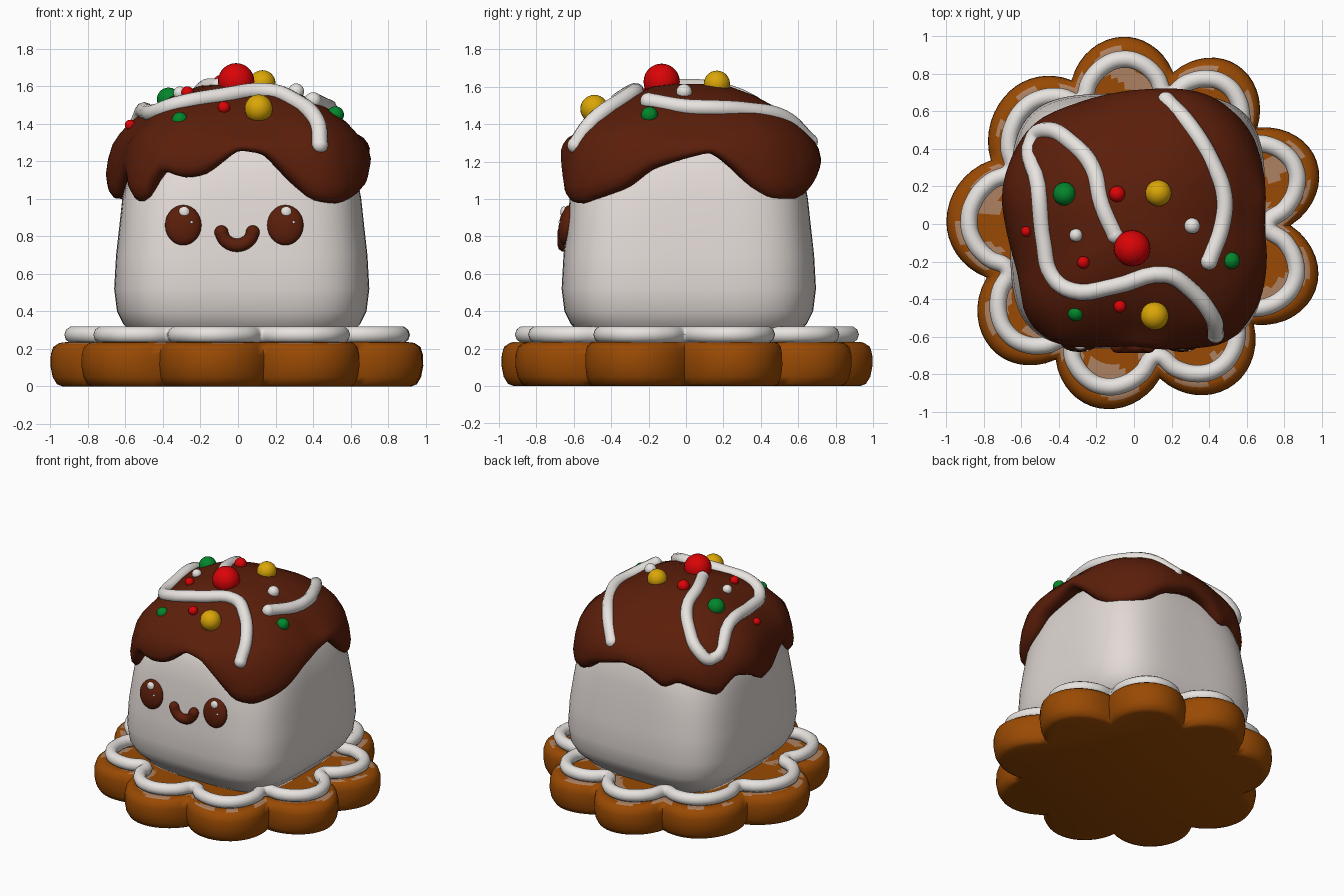
import bpy, bmesh, math

if "Cube" in bpy.data.objects:
    bpy.data.objects.remove(bpy.data.objects["Cube"])


def material(name, rgb):
    m = bpy.data.materials.new(name)
    m.diffuse_color = (*rgb, 1)
    m.use_nodes = True
    m.node_tree.nodes["Principled BSDF"].inputs["Base Color"].default_value = m.diffuse_color
    return m


MALLOW = material("marshmallow white", (0.76, 0.70, 0.67))
ICING = material("icing white", (0.82, 0.79, 0.76))
CHOC = material("chocolate brown", (0.105, 0.013, 0.003))
COOKIE = material("cookie brown", (0.32, 0.068, 0.001))
GLAZE = material("pale glaze", (0.42, 0.22, 0.12))
RED = material("candy red", (0.70, 0.001, 0.002))
GREEN = material("candy green", (0.001, 0.24, 0.025))
YELLOW = material("candy yellow", (0.70, 0.38, 0.002))


def interp(table, v):
    for (a, p), (b, q) in zip(table, table[1:]):
        if v <= b:
            return p + (q - p) * max(0, (v - a) / (b - a))
    return table[-1][1]


def around(table, ang, soft):
    """Softened lookup in a table keyed by angle in degrees."""
    d = math.degrees(ang)
    return sum(interp(table, (d + k * soft + 180) % 360 - 180) for k in (-1, 0, 1)) / 3


def smooth(ob, angle=50):
    bpy.ops.object.select_all(action='DESELECT')
    ob.select_set(True)
    bpy.context.view_layer.objects.active = ob
    bpy.ops.object.shade_smooth_by_angle(angle=math.radians(angle))


def loft(name, rings, mat, angle=50):
    """Skin closed rings of points from bottom to top and cap both ends."""
    bm = bmesh.new()
    rows = [[bm.verts.new(p) for p in r] for r in rings]
    n = len(rows[0])
    for a, b in zip(rows, rows[1:]):
        for i in range(n):
            j = (i + 1) % n
            bm.faces.new((a[i], a[j], b[j], b[i]))
    bm.faces.new(rows[0][::-1])
    bm.faces.new(rows[-1])
    bmesh.ops.recalc_face_normals(bm, faces=bm.faces)
    me = bpy.data.meshes.new(name)
    bm.to_mesh(me)
    bm.free()
    me.materials.append(mat)
    ob = bpy.data.objects.new(name, me)
    bpy.context.collection.objects.link(ob)
    smooth(ob, angle)
    return ob


def ball(name, loc, size, mat, rot=(0, 0, 0)):
    bpy.ops.mesh.primitive_uv_sphere_add(segments=24, ring_count=14, location=loc, rotation=rot)
    ob = bpy.context.object
    ob.name = name
    ob.scale = size if isinstance(size, tuple) else (size,) * 3
    ob.data.materials.append(mat)
    bpy.ops.object.shade_smooth()


def tube(name, pts, radius, mat, closed=False):
    cu = bpy.data.curves.new(name, 'CURVE')
    cu.dimensions = '3D'
    cu.bevel_depth = radius
    cu.bevel_resolution = 3
    cu.resolution_u = 5
    cu.use_fill_caps = True
    sp = cu.splines.new('BEZIER')
    sp.bezier_points.add(len(pts) - 1)
    for bp, p in zip(sp.bezier_points, pts):
        bp.co = p
        bp.handle_left_type = bp.handle_right_type = 'AUTO'
    sp.use_cyclic_u = closed
    cu.materials.append(mat)
    ob = bpy.data.objects.new(name, cu)
    bpy.context.collection.objects.link(ob)
    bpy.ops.object.select_all(action='DESELECT')
    ob.select_set(True)
    bpy.context.view_layer.objects.active = ob
    bpy.ops.object.convert(target='MESH')
    smooth(bpy.context.object, 60)
    if not closed:
        for p in (pts[0], pts[-1]):
            ball(name + "_end", p, radius, mat)


# Scalloped cookie: nine lobes (angle, tip radius)
LOBES = [(-139, 1.01), (-101, 1.0), (-60, 1.01), (-20, 1.03), (19, 1.03),
         (57, 1.01), (94, 1.0), (133, 0.97), (179, 1.0)]


def scallop(step, power, low):
    """Angle and radius samples along the lobed outline."""
    out = []
    for i, (c, tip) in enumerate(LOBES):
        prev = LOBES[i - 1][0] - (360 if i == 0 else 0)
        nxt = LOBES[(i + 1) % 9][0] + (360 if i == 8 else 0)
        lo, hi = (prev + c) / 2, (c + nxt) / 2
        for k in range(step):
            u = 2 * k / step - 1
            ang = c + u * ((hi - c) if u > 0 else (c - lo))
            out.append((math.radians(ang), low + (tip - low) * (1 - u * u) ** power))
    return out


def polar(r, a, z):
    return (r * math.cos(a), r * math.sin(a), z)


outline = scallop(16, 0.95, 0.835)
cookie = loft("cookie_base", [[polar(r - d, a, z) for a, r in outline] for d, z in
              [(0.065, 0.0), (0.035, 0.012), (0.012, 0.05), (0, 0.11), (0.002, 0.17),
               (0.015, 0.21), (0.045, 0.23), (0.065, 0.235), (0.085, 0.236), (0.15, 0.236),
               (0.18, 0.236), (0.21, 0.236), (0.24, 0.236), (0.28, 0.236)]], COOKIE, 70)
# Blotchy pale glaze on the cookie top beside the icing
cookie.data.materials.append(GLAZE)
for f in cookie.data.polygons:
    x, y, z = f.center
    blotch = math.sin(17 * x + 3 * math.sin(9 * y)) + math.sin(19 * y + 2 * math.sin(11 * x))
    if z > 0.231 and len(f.vertices) == 4 and blotch > 0.2:
        f.material_index = 1
tube("cookie_icing", [polar(r - 0.12, a, 0.275) for a, r in scallop(6, 1.15, 0.835)],
     0.046, ICING, True)


# Marshmallow body: stacked rounded squares, rounder towards the top
def squircle(a, n, ang):
    c, s = math.cos(ang), math.sin(ang)
    r = a * (abs(c) ** n + abs(s) ** n) ** (-1 / n)
    return r * c, r * s


N = 120
ANG = [-math.pi + 2 * math.pi * i / N for i in range(N)]
body = []
for z, h, n in [(0.23, 0.54, 4), (0.29, 0.59, 4), (0.33, 0.63, 4), (0.40, 0.665, 4),
                (0.52, 0.68, 4), (0.7, 0.67, 4), (0.86, 0.652, 3.9), (1.0, 0.637, 3.7),
                (1.15, 0.61, 3.1), (1.26, 0.56, 2.8), (1.34, 0.48, 2.6), (1.39, 0.35, 2.4)]:
    body.append([(x + 0.02, y + 0.015, z) for x, y in (squircle(h, n, a) for a in ANG)])
loft("marshmallow_body", body, MALLOW)

# Chocolate cap: dome with an uneven outline (angle, radius) and dripping rim (angle, height)
CY = 0.03
OUTLINE = [(-180, 0.69), (-177, 0.68), (-160, 0.67), (-149, 0.70), (-136, 0.79), (-121, 0.785),
           (-107, 0.71), (-90, 0.67), (-66, 0.75), (-53, 0.83), (-36, 0.81), (-22, 0.755),
           (-3, 0.685), (18, 0.725), (38, 0.775), (58, 0.77), (82, 0.69), (99, 0.67), (117, 0.68),
           (137, 0.735), (147, 0.73), (169, 0.715), (180, 0.69)]
DRIP = [(-180, 1.01), (-168, 1.01), (-158, 1.08), (-147, 1.15), (-139, 1.01), (-133, 0.99),
        (-129, 1.0), (-124, 1.17), (-114, 1.12), (-105, 1.14), (-90, 1.27), (-78, 1.25),
        (-67, 1.11), (-58, 1.0), (-48, 0.98), (-38, 1.02), (-28, 1.07), (-18, 1.17), (-5, 1.22),
        (9, 1.26), (18, 1.18), (27, 1.07), (36, 1.0), (46, 1.0), (56, 1.04), (66, 1.13),
        (85, 1.2), (98, 1.17), (113, 1.06), (122, 1.12), (135, 1.06), (145, 1.01), (156, 1.14),
        (168, 1.10), (180, 1.01)]
DOME = [(0, 1.625), (0.3, 1.602), (0.5, 1.552), (0.7, 1.48), (0.84, 1.41), (0.92, 1.35), (1.0, 1.2)]


def reach(a):
    return around(OUTLINE, a, 5) / 1.025


def dome_z(x, y):
    return interp(DOME, math.hypot(x, y - CY) / reach(math.atan2(y - CY, x)))


def cap_ring(t, height):
    return [(t * reach(a) * math.cos(a), CY + t * reach(a) * math.sin(a), height(a)) for a in ANG]


cap = []
for t, k in [(0.86, 0.9), (0.93, 1.0), (0.985, 0.99), (1.02, 0.9), (1.03, 0.75), (1.015, 0.5),
             (0.98, 0.22), (0.92, 0)]:
    cap.append(cap_ring(t, lambda a: 1.35 + (around(DRIP, a, 2) - 0.01 - 1.35) * k))
for t in (0.84, 0.7, 0.5, 0.3, 0.12):
    cap.append(cap_ring(t, lambda a: interp(DOME, t)))
loft("chocolate_cap", cap, CHOC, 75)

# Icing drizzles on the cap
SQUIGGLE = [(-0.10, -0.06), (-0.17, 0.1), (-0.22, 0.3), (-0.33, 0.43), (-0.46, 0.5), (-0.535, 0.46),
            (-0.51, 0.2), (-0.48, -0.1), (-0.44, -0.27), (-0.33, -0.355), (-0.1, -0.33),
            (0.17, -0.27), (0.29, -0.34), (0.42, -0.5), (0.435, -0.59)]
SIDE_LINE = [(0.17, 0.66), (0.30, 0.52), (0.42, 0.32), (0.48, 0.15), (0.47, 0.0), (0.40, -0.20)]
for name, path in (("icing_squiggle", SQUIGGLE), ("icing_side_line", SIDE_LINE)):
    tube(name, [(x, y, dome_z(x, y) + (-0.012 if y > -0.07 and -0.4 < x < 0.45 else 0.008))
                for x, y in path], 0.045, ICING)

# Candy balls (x, y, radius, lift above the dome)
for name, mat, balls in (
        ("red_candy", RED, [(-0.01, -0.13, 0.097, 0.02), (-0.09, 0.16, 0.043, 0.01),
                            (-0.575, -0.04, 0.028, 0.01), (-0.27, -0.205, 0.033, 0.01),
                            (-0.075, -0.44, 0.033, 0.01)]),
        ("yellow_candy", YELLOW, [(0.13, 0.165, 0.07, 0.01), (0.11, -0.49, 0.075, 0.035)]),
        ("green_candy", GREEN, [(-0.37, 0.16, 0.062, 0.0), (0.52, -0.195, 0.045, 0.0),
                                (-0.31, -0.475, 0.043, -0.02)]),
        ("white_candy", ICING, [(-0.31, -0.06, 0.035, 0.01), (0.31, -0.01, 0.042, 0.01)])):
    for x, y, r, lift in balls:
        ball(name, (x, y, dome_z(x, y) + lift), r, mat)

# Face: eyes with highlights, and a smile
for ex in (-0.292, 0.252):
    ball("eye", (ex, -0.635, 0.86), (0.097, 0.045, 0.108), CHOC, (math.radians(-8), 0, 0))
    ball("eye_highlight", (ex + 0.005, -0.652, 0.928), (0.030, 0.02, 0.032), ICING)
    ball("eye_sparkle", (ex + 0.045, -0.674, 0.875), 0.008, ICING)
smile = [(-0.005 + 0.085 * math.sin(t), -0.65, 0.836 - 0.083 * math.cos(t))
         for t in (math.radians(d) for d in range(-80, 81, 20))]
tube("smile", smile, 0.037, CHOC)
